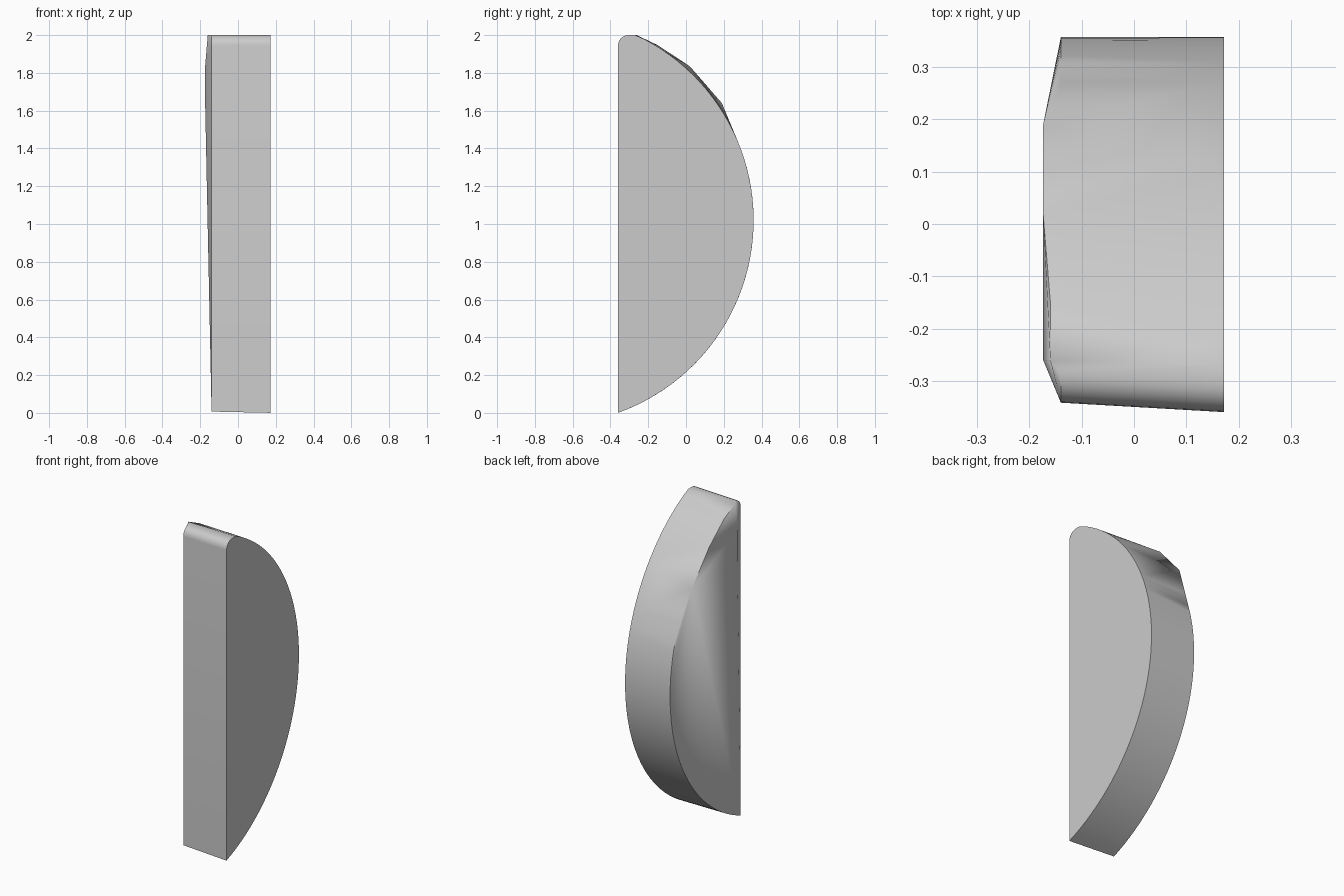
import bpy
import bmesh
import math

if "Cube" in bpy.data.objects:
    bpy.data.objects.remove(bpy.data.objects["Cube"])

# Half-moon profile: circular arc plus a rounded upper front corner
CY, CZ, R = -0.725, 1.02, 1.083
SEGMENTS = 48


def profile(front):
    """(y, z) points of the half-moon, cut flat at y = front."""
    start = -math.acos((front - CY) / R)
    end = math.acos((-0.27 - CY) / R)
    pts = []
    for i in range(SEGMENTS + 1):
        a = start + (end - start) * i / SEGMENTS
        pts.append((CY + R * math.cos(a), max(0.0, CZ + R * math.sin(a))))
    # rounded corner
    r = 0.055
    for i in range(7):
        a = math.pi / 2 * (1 + i / 6)
        pts.append((front + r + r * math.cos(a), 2.0 - r + r * math.sin(a)))
    return [(y, min(z, 2.0)) for y, z in pts]


bm = bmesh.new()

# Right face and slightly cut-back left rim
for x, front in ((0.172, -0.36), (-0.14, -0.342)):
    for y, z in profile(front):
        bm.verts.new((x, y, z))

# Shallow bulge on the upper part of the left face
for co in ((-0.174, 0.19, 1.64), (-0.174, 0.02, 1.835),
           (-0.174, -0.26, 1.64), (-0.174, -0.26, 1.835),
           (-0.16, -0.15, 1.947), (-0.16, -0.262, 2.0)):
    bm.verts.new(co)

# Wrap everything in one convex shell
hull = bmesh.ops.convex_hull(bm, input=bm.verts[:])
junk = {g for g in hull["geom_interior"] + hull["geom_unused"]
        if isinstance(g, bmesh.types.BMVert)}
bmesh.ops.delete(bm, geom=list(junk), context='VERTS')
bmesh.ops.dissolve_limit(bm, angle_limit=math.radians(0.2),
                         verts=bm.verts[:], edges=bm.edges[:])
bmesh.ops.recalc_face_normals(bm, faces=bm.faces[:])

mesh = bpy.data.meshes.new("half_moon_slab")
bm.to_mesh(mesh)
bm.free()
slab = bpy.data.objects.new("half_moon_slab", mesh)
bpy.context.collection.objects.link(slab)

# Smooth rim with crisp face edges
bpy.context.view_layer.objects.active = slab
slab.select_set(True)
bpy.ops.object.shade_smooth_by_angle(angle=math.radians(30))
